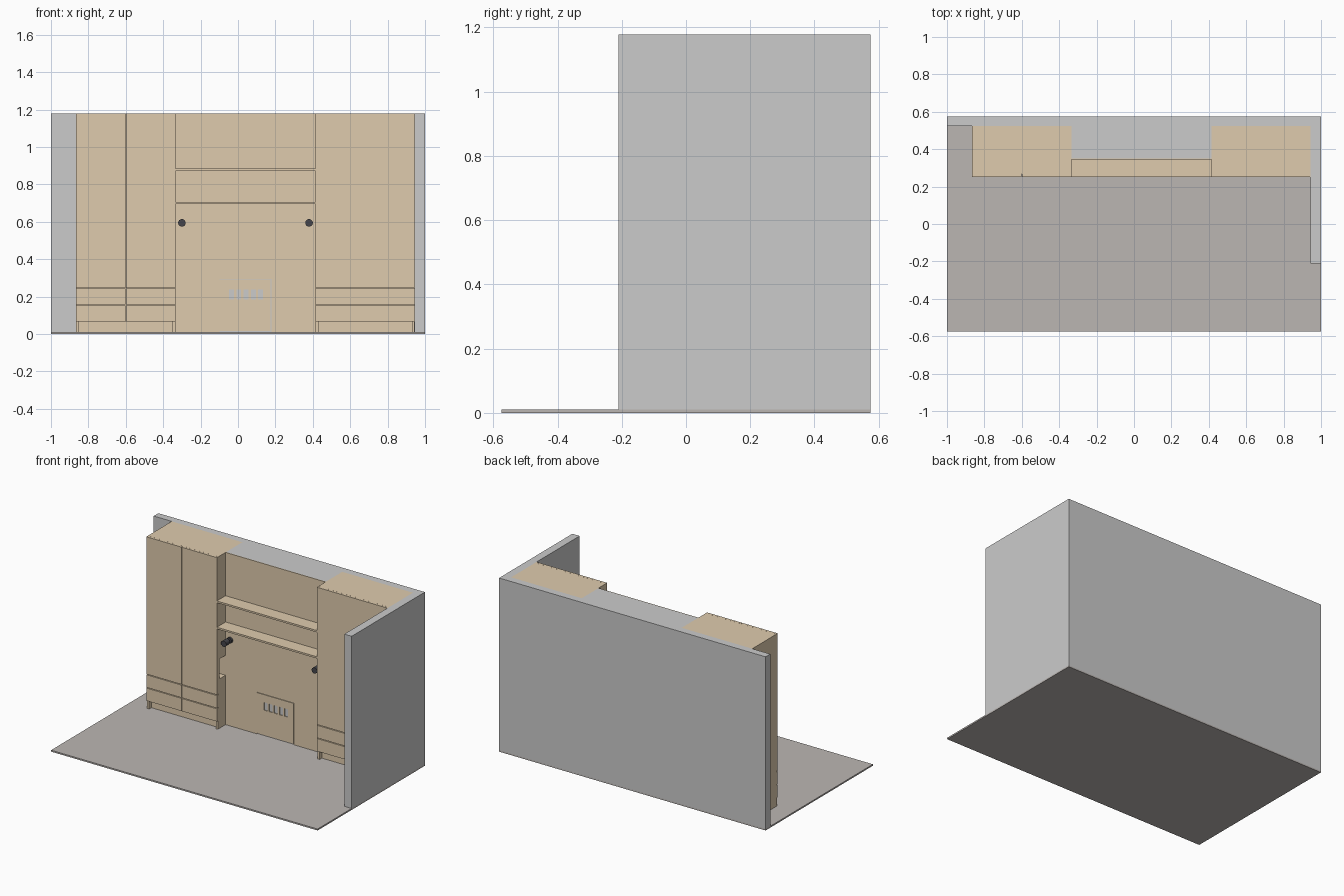
import bpy, bmesh, math
from mathutils import Matrix, Vector

if "Cube" in bpy.data.objects:
    bpy.data.objects.remove(bpy.data.objects["Cube"])


def material(name, rgb):
    m = bpy.data.materials.new(name)
    m.diffuse_color = (*rgb, 1)
    m.use_nodes = True
    m.node_tree.nodes["Principled BSDF"].inputs["Base Color"].default_value = m.diffuse_color
    return m


OAK = material("oak", (0.74, 0.60, 0.42))
STONE = material("floor_stone", (0.50, 0.47, 0.45))
BLACK = material("black_metal", (0.06, 0.06, 0.07))


def finish(name, bm, mat):
    me = bpy.data.meshes.new(name)
    bm.to_mesh(me)
    bm.free()
    if mat:
        me.materials.append(mat)
    ob = bpy.data.objects.new(name, me)
    bpy.context.scene.collection.objects.link(ob)
    return ob


def boxes(name, spans, mat=None):
    """One object from boxes given as (x0, x1, y0, y1, z0, z1)."""
    bm = bmesh.new()
    for x0, x1, y0, y1, z0, z1 in spans:
        size = Vector((abs(x1 - x0), y1 - y0, z1 - z0))
        mid = Vector((x0 + x1, y0 + y1, z0 + z1)) / 2
        bmesh.ops.create_cube(bm, size=1, matrix=Matrix.Translation(mid) @ Matrix.Diagonal((*size, 1)))
    return finish(name, bm, mat)


TOP, FLOOR, BACK = 1.178, 0.01, 0.525
FRONT, PANEL = 0.252, 0.345
MID = 0.04                      # centre line between the two cabinets
INNER, OUTER = 0.375, 0.905     # cabinet sides measured from MID

# Room shell
boxes("floor", [(-1, 1, -0.575, 0.575, 0, FLOOR)], STONE)
boxes("back_wall", [(-1, 1, BACK, 0.575, 0.004, TOP)])
boxes("right_wall", [(0.945, 1, -0.21, BACK, 0.004, TOP)])
boxes("chimney_breast", [(MID - INNER, MID + INNER, 0.351, BACK, FLOOR, TOP)])

# Central panelling, leaving an opening for the vent hatch
xl, xr = MID - INNER, MID + INNER
hx0, hx1, hz0, hz1, gap = -0.10, 0.175, 0.015, 0.29, 0.003
boxes("centre_panel", [
    (xl, hx0, PANEL, 0.351, FLOOR, TOP),
    (hx1 + gap, xr, PANEL, 0.351, FLOOR, TOP),
    (hx0, hx1 + gap, PANEL, 0.351, hz1 + gap, TOP)], OAK)

# Vent hatch with five slots
sx, pitch, sw, sz0, sz1 = -0.048, 0.039, 0.026, 0.185, 0.238
hatch = [(hx0, hx1, PANEL, 0.35, hz0, sz0), (hx0, hx1, PANEL, 0.35, sz1, hz1),
         (hx0, sx, PANEL, 0.35, sz0, sz1), (sx + 4 * pitch + sw, hx1, PANEL, 0.35, sz0, sz1)]
hatch += [(sx + i * pitch + sw, sx + (i + 1) * pitch, PANEL, 0.35, sz0, sz1) for i in range(4)]
boxes("vent_hatch", hatch, OAK)

# Shelves
for name, z in (("lower_shelf", 0.70), ("upper_shelf", 0.878)):
    boxes(name, [(xl, xr, FRONT, PANEL, z - 0.006, z + 0.006)], OAK)


def cabinet(side, s, columns):
    def span(a, b, *rest):      # a, b are distances from MID
        x = sorted((MID + s * a, MID + s * b))
        return (*x, *rest)

    # Body with an open niche on its inner side
    body = boxes(side + "_cabinet_body", [span(INNER, OUTER, 0.268, BACK, 0.068, TOP)], OAK)
    cutter = boxes(side + "_niche_cutter", [span(INNER - 0.02, INNER + 0.15, 0.28, 0.344, 0.345, 0.48)])
    cutter.hide_render = True
    cutter.hide_set(True)
    mod = body.modifiers.new("niche", "BOOLEAN")
    mod.operation, mod.object, mod.solver = "DIFFERENCE", cutter, "EXACT"

    # Feet of the end panels and the recessed plinth
    boxes(side + "_cabinet_feet", [span(a, a + 0.015, 0.262, BACK, FLOOR, 0.068)
                                   for a in (INNER, OUTER - 0.015)], OAK)
    boxes(side + "_plinth", [span(INNER + 0.015, OUTER - 0.015, 0.285, 0.30, FLOOR, 0.068)], OAK)

    # Drawer fronts and tall doors
    w = (OUTER - INNER) / columns
    for label, z0, z1 in (("lower_drawers", 0.066, 0.152), ("upper_drawers", 0.157, 0.242),
                          ("doors", 0.247, TOP)):
        boxes(f"{side}_{label}", [span(INNER + i * w + (0.0015 if i else 0),
                                       INNER + (i + 1) * w - (0.0015 if i < columns - 1 else 0),
                                       FRONT, 0.2675, z0, z1) for i in range(columns)], OAK)

    # Reading lamp: wall rose, stem and head
    bm = bmesh.new()
    for r, y0, y1 in ((0.02, 0.33, PANEL), (0.008, 0.315, 0.33), (0.02, 0.275, 0.315)):
        m = Matrix.Translation((MID + s * 0.34, (y0 + y1) / 2, 0.594)) @ Matrix.Rotation(math.pi / 2, 4, "X")
        bmesh.ops.create_cone(bm, cap_ends=True, segments=32, radius1=r, radius2=r, depth=y1 - y0, matrix=m)
    lamp = finish(side + "_reading_lamp", bm, BLACK)
    bpy.ops.object.select_all(action="DESELECT")
    lamp.select_set(True)
    bpy.context.view_layer.objects.active = lamp
    bpy.ops.object.shade_smooth_by_angle()


cabinet("left", -1, 2)
cabinet("right", 1, 1)

# Filler strip between the right cabinet and the wall
boxes("filler_strip", [(0.940, 0.945, 0.249, 0.27, FLOOR, TOP)], OAK)
